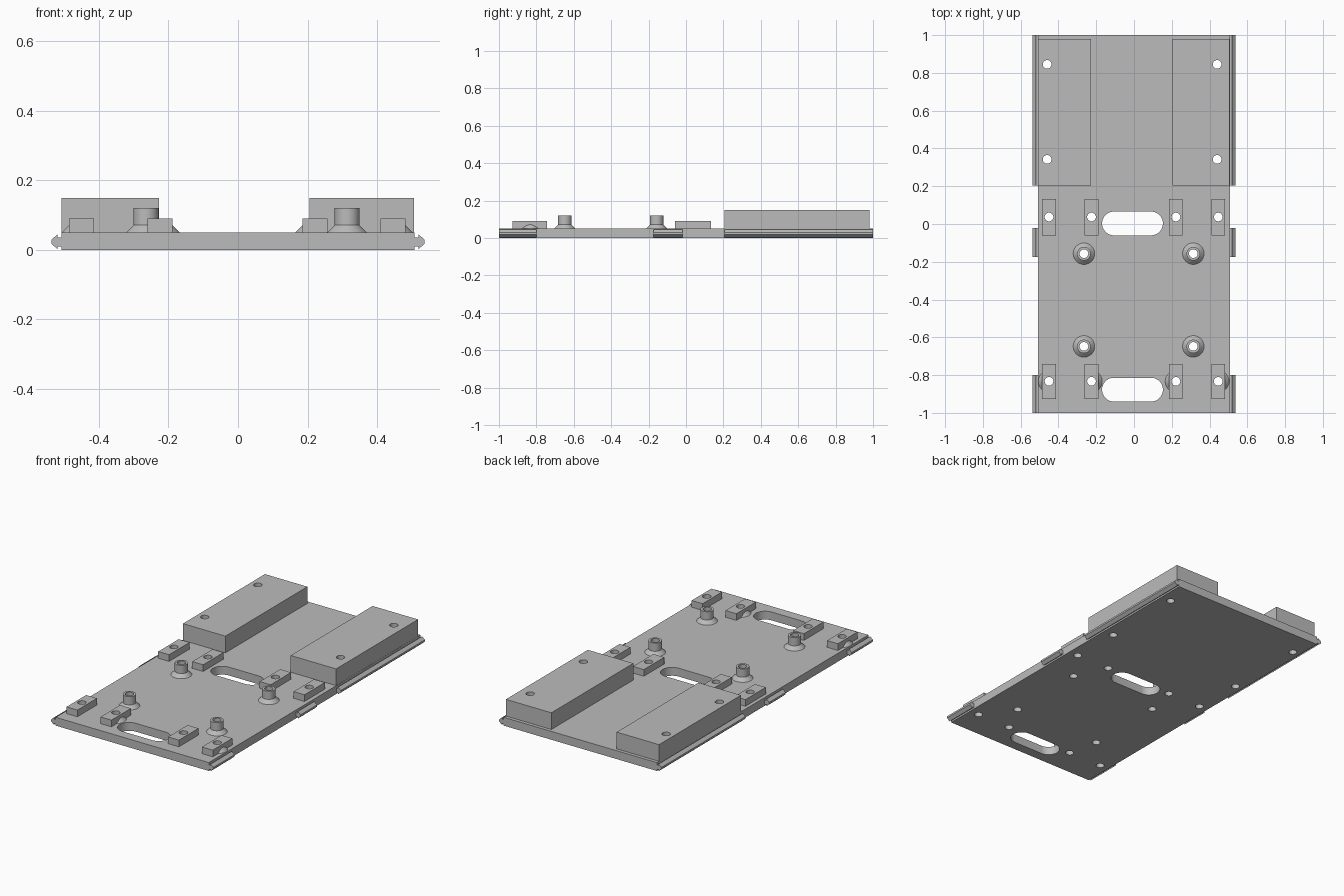
import bpy, bmesh, math

cube = bpy.data.objects.get("Cube")
if cube:
    bpy.data.objects.remove(cube, do_unlink=True)

grey = bpy.data.materials.new("plain_grey")
grey.use_nodes = True
COLOUR = (0.5, 0.5, 0.5, 1)
grey.diffuse_color = COLOUR
grey.node_tree.nodes["Principled BSDF"].inputs["Base Color"].default_value = COLOUR

PLATE_TOP = 0.05
HALF_W = 0.507


def finish(name, bm):
    bmesh.ops.recalc_face_normals(bm, faces=bm.faces)
    mesh = bpy.data.meshes.new(name)
    bm.to_mesh(mesh)
    bm.free()
    mesh.materials.append(grey)
    obj = bpy.data.objects.new(name, mesh)
    bpy.context.collection.objects.link(obj)
    return obj


def add_prism(bm, ring, offset):
    """Extrude a closed ring of points along an offset."""
    face = bm.faces.new([bm.verts.new(p) for p in ring])
    new = bmesh.ops.extrude_face_region(bm, geom=[face])
    moved = [v for v in new["geom"] if isinstance(v, bmesh.types.BMVert)]
    bmesh.ops.translate(bm, vec=offset, verts=moved)


def box(name, x0, x1, y0, y1, z0, z1):
    bm = bmesh.new()
    add_prism(bm, [(x0, y0, z0), (x1, y0, z0), (x1, y1, z0), (x0, y1, z0)], (0, 0, z1 - z0))
    return finish(name, bm)


def slot_ring(cx, cy, half, r, z, steps=24):
    """Rounded slot outline; half = 0 gives a circle."""
    ring = []
    for side in (1, -1):
        for i in range(steps + 1 if half else steps):
            a = math.pi * (i / steps - 0.5) + (math.pi if side < 0 else 0)
            ring.append((cx + side * half + r * math.cos(a), cy + r * math.sin(a), z))
    return ring


def revolve(name, cx, cy, profile, side=0):
    """Turn a radius/height profile; side keeps only the half facing +x or -x."""
    bm = bmesh.new()
    verts = [bm.verts.new((cx + r, cy, z)) for r, z in profile]
    edges = [bm.edges.new(pair) for pair in zip(verts, verts[1:])]
    bmesh.ops.spin(bm, geom=verts + edges, cent=(cx, cy, 0), axis=(0, 0, 1),
                   angle=math.tau, steps=40)
    bmesh.ops.remove_doubles(bm, verts=bm.verts, dist=1e-5)
    if side:
        cut = bmesh.ops.bisect_plane(bm, geom=bm.verts[:] + bm.edges[:] + bm.faces[:],
                                     plane_co=(cx, 0, 0), plane_no=(-side, 0, 0),
                                     clear_outer=True, dist=1e-5)
        rim = [e for e in cut["geom_cut"] if isinstance(e, bmesh.types.BMEdge)]
        bmesh.ops.holes_fill(bm, edges=rim)
    return finish(name, bm)


parts = []

# Base plate
parts.append(box("base_plate", -HALF_W, HALF_W, -1, 1, 0, PLATE_TOP))

# Two raised rear blocks
for name, x0, x1 in (("rear_block_right", -0.508, -0.227), ("rear_block_left", 0.205, 0.506)):
    parts.append(box(name, x0, x1, 0.205, 0.98, PLATE_TOP, 0.15))

# Small mounting blocks; the front ones have half cone gussets facing outward
holes = [(x, y) for x in (-0.46, 0.44) for y in (0.845, 0.342)]
columns = ((-0.45, -1), (-0.225, 1), (0.222, -1), (0.446, 1))
for x, side in columns:
    for row, y, y0, y1 in (("middle", 0.037, -0.06, 0.133), ("front", -0.833, -0.927, -0.742)):
        parts.append(box(row + "_mount", x - 0.036, x + 0.036, y0, y1, PLATE_TOP, 0.09))
        holes.append((x, y))
    parts.append(revolve("mount_gusset", x, -0.833,
                         [(0, 0.05), (0.057, 0.05), (0.035, 0.072), (0, 0.072)], side))

# Round standoffs with flared feet
for x in (-0.265, 0.314):
    for y in (-0.157, -0.648):
        parts.append(revolve("standoff", x, y, [(0, 0.05), (0.057, 0.05), (0.036, 0.071),
                                                (0.036, 0.12), (0, 0.12)]))
        holes.append((x, y))

# Cutter for the screw holes and the two cable slots
bm = bmesh.new()
for x, y in holes:
    add_prism(bm, slot_ring(x, y, 0, 0.023, -0.1), (0, 0, 0.4))
for y in (0.003, -0.877):
    add_prism(bm, slot_ring(-0.008, y, 0.098, 0.063, -0.1), (0, 0, 0.4))
cutter = finish("hole_cutter", bm)
cutter.hide_render = True

for obj in parts:
    mod = obj.modifiers.new("holes", "BOOLEAN")
    mod.object = cutter
    mod.solver = "EXACT"
graph = bpy.context.evaluated_depsgraph_get()
cut_meshes = [bpy.data.meshes.new_from_object(o.evaluated_get(graph)) for o in parts]
for obj, mesh in zip(parts, cut_meshes):
    obj.modifiers.clear()
    obj.data = mesh
bpy.data.objects.remove(cutter, do_unlink=True)

# Arrow-shaped clip rails along both edges
RAIL = [(0.5, 0.036), (0.519, 0.036), (0.519, 0.045), (0.537, 0.029),
        (0.537, 0.018), (0.519, 0.002), (0.519, 0.01), (0.5, 0.01)]
for label, s in (("left", 1), ("right", -1)):
    for y0, y1 in ((0.205, 1), (-0.175, -0.02), (-1, -0.8)):
        bm = bmesh.new()
        add_prism(bm, [(s * x, y0, z) for x, z in RAIL], (0, y1 - y0, 0))
        parts.append(finish("clip_rail_" + label, bm))

# Smooth the round surfaces, keep the edges sharp
bpy.ops.object.select_all(action="DESELECT")
for obj in parts:
    obj.select_set(True)
bpy.context.view_layer.objects.active = parts[0]
bpy.ops.object.shade_smooth_by_angle(angle=math.radians(30))
